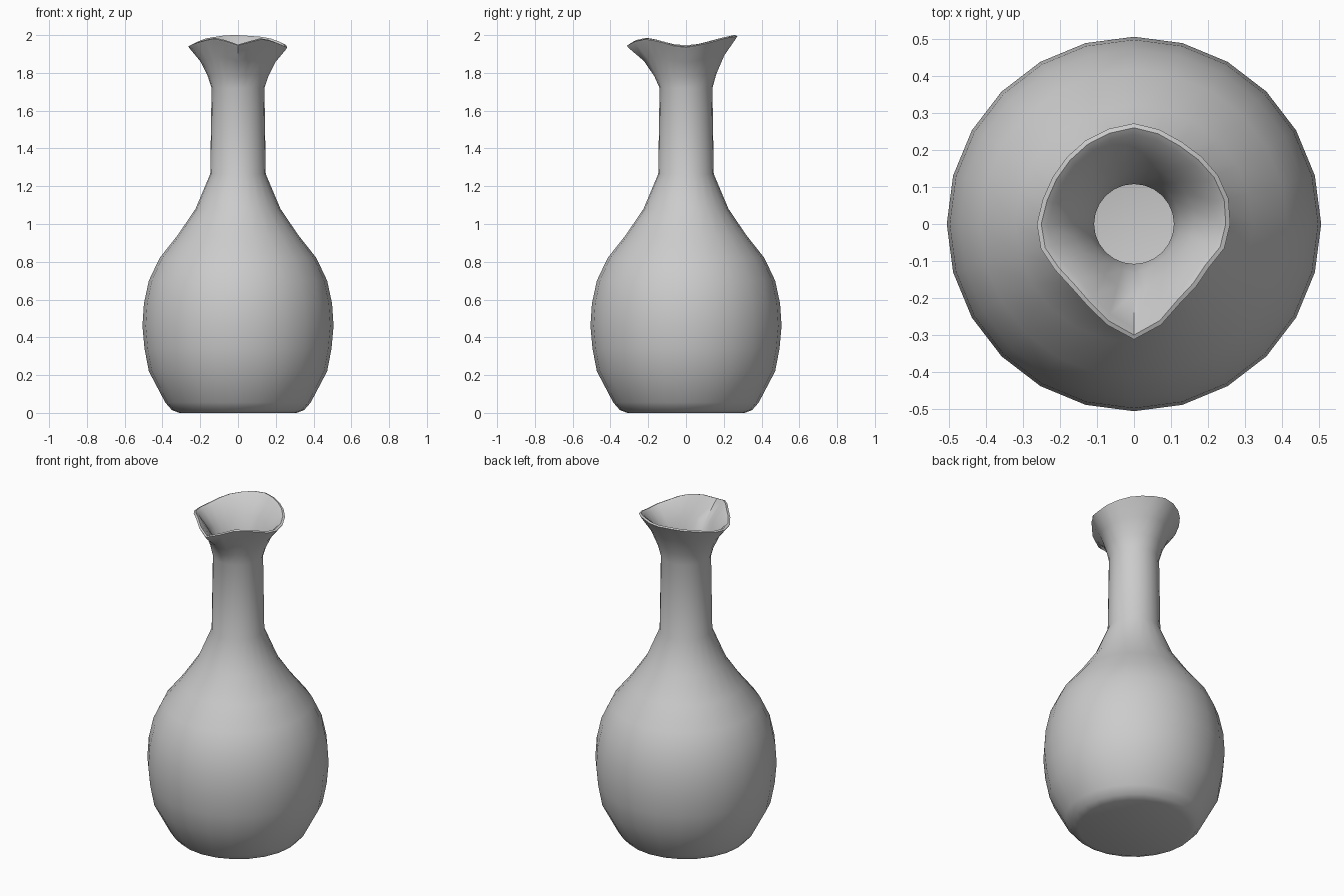
import bpy, bmesh, math
from mathutils import Vector

if "Cube" in bpy.data.objects:
    bpy.data.objects.remove(bpy.data.objects["Cube"])

SEG = 24

# Wavy mouth outline (x, y, z) with a pinched pouring spout at the front
LIP = [(0.26, 0.0, 1.94), (0.25, 0.09, 1.955), (0.19, 0.175, 1.98), (0.14, 0.213, 1.99),
       (0, 0.272, 2.0), (-0.06, 0.26, 2.0), (-0.19, 0.17, 1.98), (-0.24, 0.08, 1.955),
       (-0.262, 0.02, 1.945), (-0.255, -0.06, 1.95), (-0.18, -0.155, 1.975),
       (-0.1, -0.24, 1.99), (-0.03, -0.308, 1.955), (0, -0.312, 1.95),
       (0.07, -0.275, 1.97), (0.13, -0.205, 1.985), (0.2, -0.12, 1.965), (0.25, -0.055, 1.945)]

# Outer and inner body profiles (radius, height)
OUTER = [(0.31, 0.0), (0.35, 0.015), (0.385, 0.055), (0.472, 0.22), (0.495, 0.34),
         (0.506, 0.46), (0.498, 0.58), (0.472, 0.70), (0.415, 0.82), (0.32, 0.94),
         (0.225, 1.08), (0.147, 1.265), (0.14, 1.72)]
INNER = [(0.108, 1.70), (0.108, 1.27), (0.19, 1.065), (0.285, 0.92), (0.38, 0.80),
         (0.435, 0.69), (0.461, 0.57), (0.469, 0.46), (0.458, 0.35), (0.435, 0.23),
         (0.36, 0.08), (0.30, 0.04)]


def lip_at(angle):
    """Radius and height of the mouth edge at an angle."""
    pts = [(math.atan2(y, x) % math.tau, math.hypot(x, y), z) for x, y, z in LIP]
    pts.sort()
    pts.append((pts[0][0] + math.tau, pts[0][1], pts[0][2]))
    for a, b in zip(pts, pts[1:]):
        if a[0] <= angle <= b[0]:
            t = (angle - a[0]) / (b[0] - a[0])
            return a[1] + (b[1] - a[1]) * t, a[2] + (b[2] - a[2]) * t
    return pts[0][1], pts[0][2]


def column(angle):
    """Full wall section: foot, outside, mouth edge, inside, floor."""
    r, z = lip_at(angle)
    mix = lambda a, b, t: a + (b - a) * t
    flare = [(mix(0.14, r, 0.16), mix(1.72, z, 0.27)),
             (mix(0.14, r, 0.48), mix(1.72, z, 0.62)),
             (r - 0.006, z - 0.016), (r, z - 0.005), (r - 0.012, z),
             (r - 0.03, z - 0.012),
             (mix(0.108, r - 0.03, 0.45), mix(1.70, z - 0.012, 0.65)),
             (mix(0.108, r - 0.03, 0.14), mix(1.70, z - 0.012, 0.3))]
    return [Vector((q * math.cos(angle), q * math.sin(angle), h))
            for q, h in OUTER + flare + INNER]


# Vase: loft the wall columns around and cap the foot and inner floor
bm = bmesh.new()
cols = [[bm.verts.new(p) for p in column(i * math.tau / SEG)] for i in range(SEG)]
for i in range(SEG):
    a, b = cols[i], cols[(i + 1) % SEG]
    for j in range(len(a) - 1):
        bm.faces.new((a[j], b[j], b[j + 1], a[j + 1]))
bm.faces.new([c[0] for c in reversed(cols)])
bm.faces.new([c[-1] for c in cols])
bmesh.ops.recalc_face_normals(bm, faces=bm.faces)
mesh = bpy.data.meshes.new("vase")
bm.to_mesh(mesh)
bm.free()
vase = bpy.data.objects.new("vase", mesh)
bpy.context.collection.objects.link(vase)
bpy.context.view_layer.objects.active = vase
vase.select_set(True)
bpy.ops.object.shade_smooth_by_angle(angle=math.radians(50))
